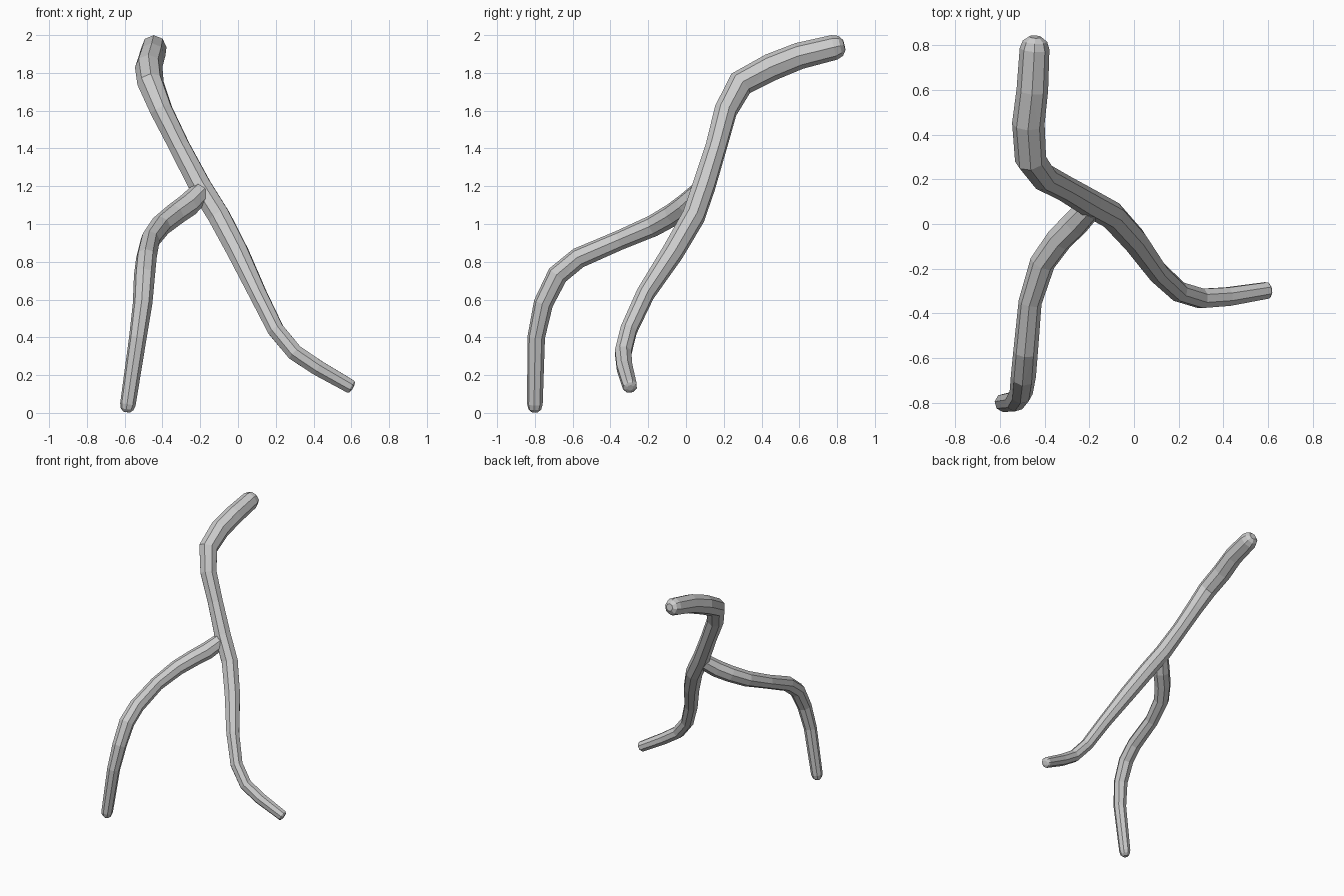
import bpy, bmesh, math
from mathutils import Vector

cube = bpy.data.objects.get("Cube")
if cube:
    bpy.data.objects.remove(cube, do_unlink=True)

grey = bpy.data.materials.new("light_grey")
grey.use_nodes = True
grey.diffuse_color = (0.6, 0.6, 0.6, 1)
grey.node_tree.nodes["Principled BSDF"].inputs["Base Color"].default_value = (0.6, 0.6, 0.6, 1)

SIDES = 8


def dome(centre, direction, r, depth):
    """Shrinking rings that round off a limb end, from widest outward."""
    return [(centre + direction * depth * r * math.sin(a), r * math.cos(a))
            for a in (math.radians(35), math.radians(65))]


def limb(name, points, start_depth, end_depth):
    """Sweep a faceted tube along (x, y, z, radius) points with rounded ends."""
    path = [(Vector(p[:3]), p[3] * 1.04) for p in points]
    first = (path[0][0] - path[1][0]).normalized()
    last = (path[-1][0] - path[-2][0]).normalized()
    path = (dome(path[0][0], first, path[0][1], start_depth)[::-1] + path
            + dome(path[-1][0], last, path[-1][1], end_depth))

    bm = bmesh.new()
    rings = []
    side = None
    for i, (centre, r) in enumerate(path):
        before = path[max(i - 1, 0)][0]
        after = path[min(i + 1, len(path) - 1)][0]
        tangent = (after - before).normalized()
        if side is None:
            side = tangent.orthogonal()
        side = (side - tangent * side.dot(tangent)).normalized()
        up = tangent.cross(side)
        ring = []
        for k in range(SIDES):
            a = math.tau * k / SIDES
            ring.append(bm.verts.new(centre + (side * math.cos(a) + up * math.sin(a)) * r))
        rings.append(ring)
    for a, b in zip(rings, rings[1:]):
        for k in range(SIDES):
            n = (k + 1) % SIDES
            bm.faces.new((a[k], a[n], b[n], b[k]))
    bm.faces.new(rings[0][::-1])
    bm.faces.new(rings[-1])
    bmesh.ops.triangulate(bm, faces=bm.faces[:])
    bmesh.ops.recalc_face_normals(bm, faces=bm.faces[:])
    mesh = bpy.data.meshes.new(name)
    bm.to_mesh(mesh)
    bm.free()
    mesh.materials.append(grey)
    obj = bpy.data.objects.new(name, mesh)
    bpy.context.collection.objects.link(obj)
    return obj


# Main stem, from the thick bent top down to the blunt thin foot
limb("main_stem", [
    (-.445, .785, 1.935, .064), (-.455, .6, 1.89, .068), (-.473, .45, 1.83, .07),
    (-.463, .29, 1.745, .068), (-.405, .21, 1.6, .06), (-.31, .16, 1.41, .056),
    (-.2, .095, 1.2, .06), (-.1, .04, 1.04, .06), (0, -.07, .85, .057),
    (.105, -.215, .63, .048), (.2, -.303, .44, .045), (.3, -.333, .32, .045),
    (.42, -.325, .24, .043), (.595, -.297, .14, .038)], .9, .4)

# Side branch, from the fork down to the ground
limb("side_branch", [
    (-.2, .07, 1.165, .055), (-.265, 0, 1.1, .06), (-.335, -.07, 1.05, .058),
    (-.41, -.175, .99, .055), (-.465, -.35, .915, .05), (-.485, -.57, .82, .053),
    (-.495, -.68, .73, .054), (-.505, -.755, .58, .05), (-.53, -.793, .4, .045),
    (-.583, -.8, .045, .04)], .3, 1.1)
